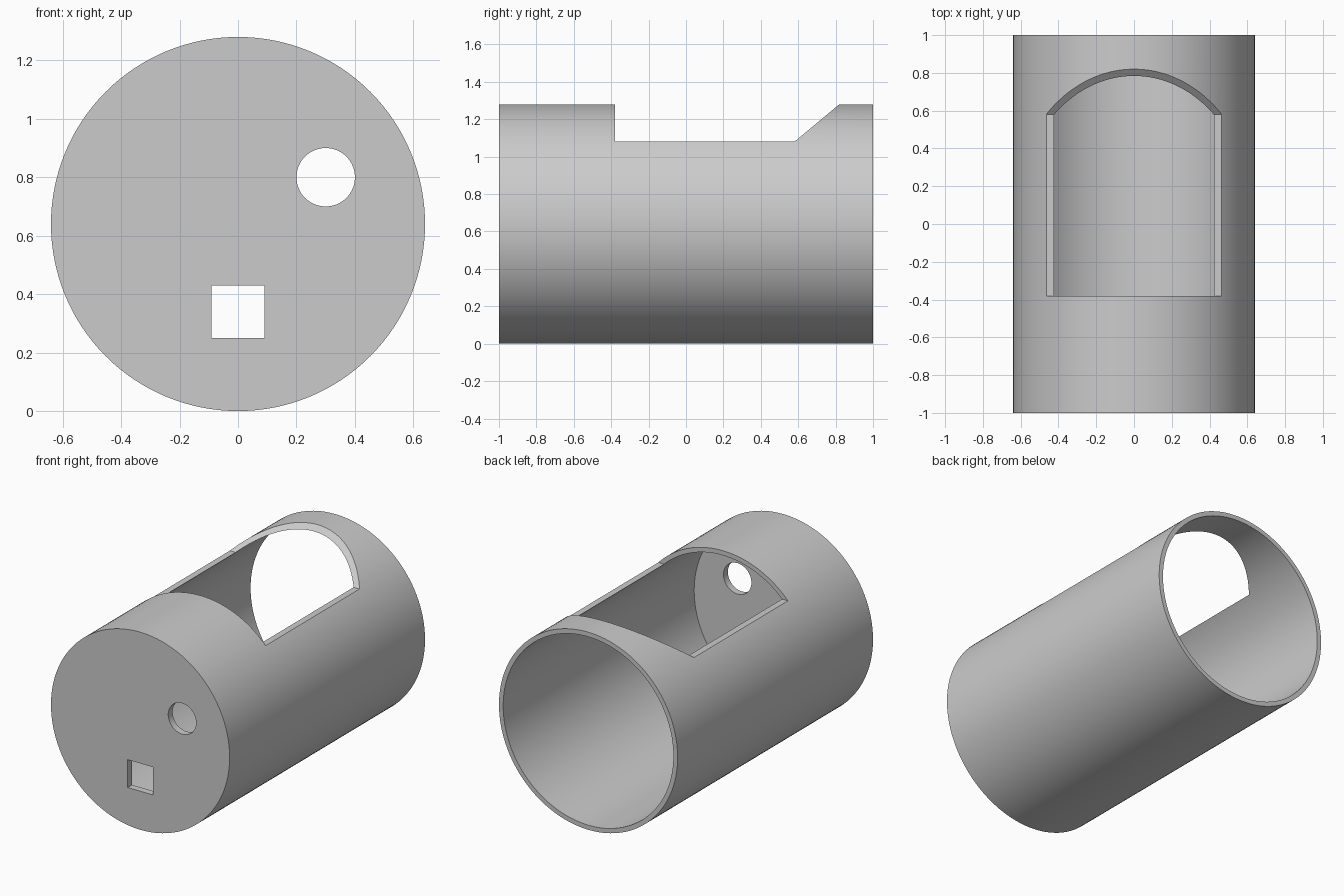
import bpy, bmesh, math
from mathutils import Matrix, Vector

RADIUS, BORE, WALL = 0.64, 0.61, 0.045
SEGMENTS = 128

default = bpy.data.objects.get("Cube")
if default:
    bpy.data.objects.remove(default, do_unlink=True)

grey = bpy.data.materials.new("plain grey")
grey.use_nodes = True
colour = (0.6, 0.6, 0.6, 1)
grey.diffuse_color = colour
grey.node_tree.nodes["Principled BSDF"].inputs["Base Color"].default_value = colour


def add_object(name, bm):
    bmesh.ops.recalc_face_normals(bm, faces=bm.faces)
    mesh = bpy.data.meshes.new(name)
    bm.to_mesh(mesh)
    bm.free()
    mesh.materials.append(grey)
    obj = bpy.data.objects.new(name, mesh)
    bpy.context.collection.objects.link(obj)
    return obj


def rod(name, radius, x, z, y0, y1, segments=SEGMENTS):
    """Solid cylinder lying along y."""
    bm = bmesh.new()
    place = Matrix.Translation((x, (y0 + y1) / 2, z)) @ Matrix.Rotation(math.pi / 2, 4, "X")
    bmesh.ops.create_cone(bm, cap_ends=True, segments=segments, radius1=radius,
                          radius2=radius, depth=y1 - y0, matrix=place)
    return add_object(name, bm)


def prism(name, outline, half_width):
    """Side outline of (y, z) points, extruded across x."""
    bm = bmesh.new()
    face = bm.faces.new([bm.verts.new((-half_width, y, z)) for y, z in outline])
    moved = bmesh.ops.extrude_face_region(bm, geom=[face])["geom"]
    bmesh.ops.translate(bm, vec=Vector((2 * half_width, 0, 0)),
                        verts=[v for v in moved if isinstance(v, bmesh.types.BMVert)])
    return add_object(name, bm)


# Round shell, closed at the front
shell = rod("tube_shell", RADIUS, 0, RADIUS, -1, 1)

cutters = [
    # Open bore from the back
    rod("bore_cutter", BORE, 0, RADIUS, -1 + WALL, 1.2),
    # Top opening with a sloped rear edge
    prism("opening_cutter", [(-0.38, 1.08), (0.58, 1.08), (0.94, 1.38), (-0.38, 1.38)], 0.8),
    # Round and square holes in the front wall
    rod("round_hole_cutter", 0.1, 0.3, 0.8, -1.1, -0.8, 64),
    prism("square_hole_cutter", [(-1.1, 0.25), (-0.8, 0.25), (-0.8, 0.43), (-1.1, 0.43)], 0.09),
]

bpy.ops.object.select_all(action="DESELECT")
bpy.context.view_layer.objects.active = shell
shell.select_set(True)
for cutter in cutters:
    cutter.hide_render = True
    cut = shell.modifiers.new(cutter.name, "BOOLEAN")
    cut.operation = "DIFFERENCE"
    cut.solver = "EXACT"
    cut.object = cutter
    bpy.ops.object.modifier_apply(modifier=cut.name)
    bpy.data.objects.remove(cutter, do_unlink=True)

bpy.ops.object.shade_smooth_by_angle(angle=math.radians(30))
